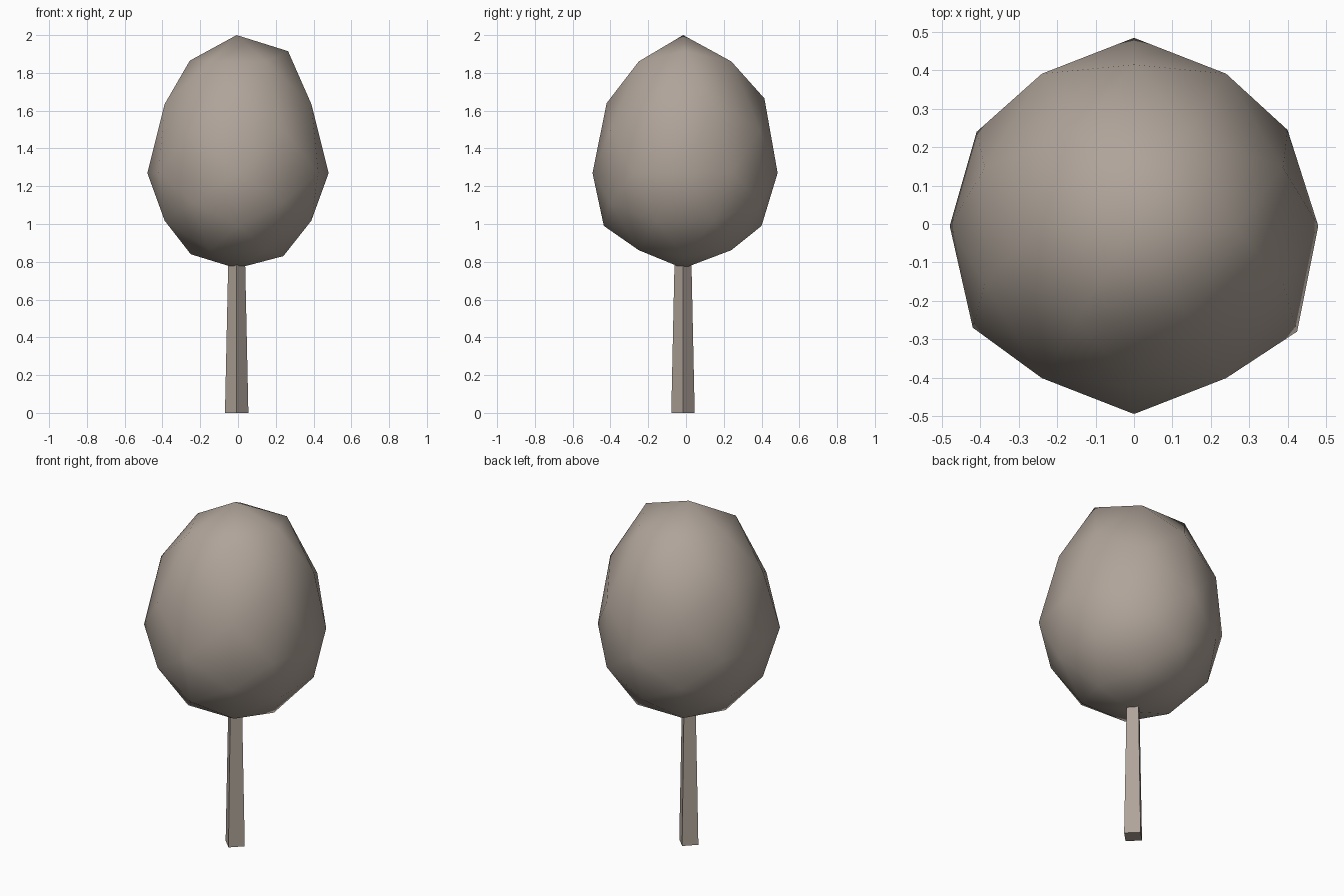
import bpy
import bmesh
import math
from mathutils import Vector, Matrix

cube = bpy.data.objects.get("Cube")
if cube:
    bpy.data.objects.remove(cube, do_unlink=True)

# Single warm grey material
COLOUR = (0.43, 0.37, 0.32, 1.0)
mat = bpy.data.materials.new("warm_grey")
mat.use_nodes = True
mat.diffuse_color = COLOUR
shader = next(n for n in mat.node_tree.nodes if n.type == 'BSDF_PRINCIPLED')
shader.inputs["Base Color"].default_value = COLOUR


def make_object(name, bm, smooth):
    bmesh.ops.recalc_face_normals(bm, faces=bm.faces[:])
    for face in bm.faces:
        face.smooth = smooth
    mesh = bpy.data.meshes.new(name)
    bm.to_mesh(mesh)
    bm.free()
    mesh.materials.append(mat)
    obj = bpy.data.objects.new(name, mesh)
    bpy.context.collection.objects.link(obj)
    return obj


# Crown: icosahedron resting on its edges, subdivided once and rounded
bm = bmesh.new()
for a in (-0.851, 0.851):
    for b in (-0.526, 0.526):
        for corner in ((a, b, 0), (0, a, b), (b, 0, a)):
            bm.verts.new(corner)
bmesh.ops.convex_hull(bm, input=bm.verts[:])
bmesh.ops.subdivide_edges(bm, edges=bm.edges[:], cuts=1, use_grid_fill=True)

# Stretch it into an egg, taller above its widest ring than below
for v in bm.verts:
    d = v.co.normalized()
    height = 0.73 if d.z > 0 else 0.505
    v.co = Vector((d.x * 0.48, d.y * 0.49 - 0.005, d.z * height + 1.27))

# Pull the main corners slightly out of line for a hand-shaped crown
uneven_corners = [
    (0.40, 0.245, 1.27), (0.425, -0.28, 1.27), (-0.42, -0.27, 1.27), (-0.41, 0.24, 1.27),
    (0.265, -0.01, 1.915), (-0.255, -0.01, 1.865), (0.24, -0.01, 0.83), (-0.25, -0.01, 0.84),
    (0, 0.415, 1.665), (0, -0.42, 1.64), (0, 0.40, 0.99), (0, -0.435, 0.99),
    (-0.007, -0.015, 2.0), (-0.007, -0.015, 0.765),
]
for target in map(Vector, uneven_corners):
    nearest = min(bm.verts, key=lambda v: (v.co - target).length)
    nearest.co = target
make_object("crown", bm, True)

# Trunk: tapered square post turned corner-forward
bm = bmesh.new()
top = 0.79
bmesh.ops.create_cone(
    bm, cap_ends=True, segments=4, radius1=0.062, radius2=0.045, depth=top,
    matrix=Matrix.Translation((-0.007, -0.016, top / 2)))
# Make sure a corner, not a flat side, faces forward
first = bm.verts[:][0].co - Vector((-0.007, -0.016, 0))
turn = -math.atan2(first.y, first.x)
bmesh.ops.rotate(bm, verts=bm.verts[:], cent=(-0.007, -0.016, 0),
                 matrix=Matrix.Rotation(turn, 3, 'Z'))
make_object("trunk", bm, False)
